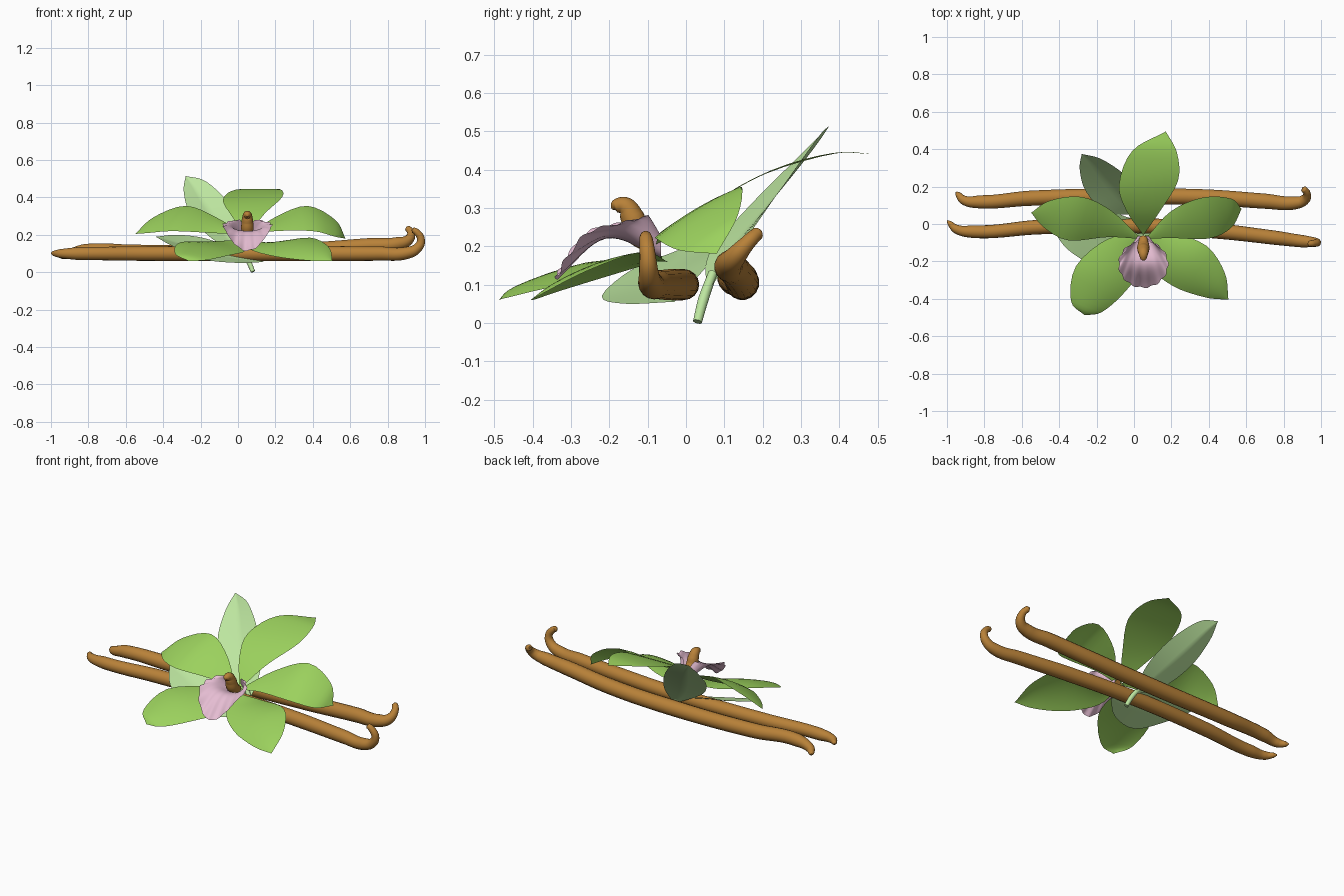
import bpy, bmesh, math
from mathutils import Vector as V

if "Cube" in bpy.data.objects:
    bpy.data.objects.remove(bpy.data.objects["Cube"])


def material(name, rgb):
    m = bpy.data.materials.new(name)
    m.diffuse_color = (*rgb, 1)
    m.use_nodes = True
    m.node_tree.nodes["Principled BSDF"].inputs["Base Color"].default_value = m.diffuse_color
    return m


GREEN = material("petal_green", (0.33, 0.64, 0.11))
PALE = material("leaf_green", (0.51, 0.79, 0.35))
PINK = material("lip_pink", (0.79, 0.51, 0.65))
BROWN = material("pod_brown", (0.48, 0.22, 0.04))


def spline(pts, t):
    """Point at t (0..1) on a Catmull-Rom curve through pts."""
    p = [V(q) for q in pts]
    p = [2 * p[0] - p[1]] + p + [2 * p[-1] - p[-2]]
    s = t * (len(p) - 3)
    i = min(int(s), len(p) - 4)
    f = s - i
    a, b, c, d = p[i:i + 4]
    return 0.5 * (2 * b + (c - a) * f + (2 * a - 5 * b + 4 * c - d) * f * f
                  + (3 * b - a - 3 * c + d) * f ** 3)


def grid_object(name, rows, mat):
    """Smooth surface from rows of points, facing upward."""
    bm = bmesh.new()
    vs = [[bm.verts.new(p) for p in r] for r in rows]
    for r0, r1 in zip(vs, vs[1:]):
        for j in range(len(r0) - 1):
            bm.faces.new((r0[j], r0[j + 1], r1[j + 1], r1[j]))
    bmesh.ops.remove_doubles(bm, verts=bm.verts, dist=1e-5)
    bm.normal_update()
    if sum(f.normal.z * f.calc_area() for f in bm.faces) < 0:
        bmesh.ops.reverse_faces(bm, faces=bm.faces)
    me = bpy.data.meshes.new(name)
    bm.to_mesh(me)
    bm.free()
    me.materials.append(mat)
    for p in me.polygons:
        p.use_smooth = True
    ob = bpy.data.objects.new(name, me)
    bpy.context.collection.objects.link(ob)
    return ob


def blade(name, base, left, right, tip, bow, mat, fold=False):
    """Petal or leaf spanning two edge curves; bow lifts the midline."""
    rows, n, m = [], 24, 12
    for i in range(n + 1):
        # ease toward the ends for a rounded outline
        t = 0.5 - 0.5 * math.cos(math.pi * i / n)
        a = spline([base] + left + [tip], t)
        b = spline([base] + right + [tip], t)
        nrm = (b - a).cross(V(tip) - V(base))
        if nrm.z < 0:
            nrm = -nrm
        nrm = nrm.normalized() if nrm.length > 1e-9 else V((0, 0, 0))
        row = []
        for j in range(m + 1):
            s = j / m
            k = 1 - abs(2 * s - 1) if fold else 4 * s * (1 - s)
            row.append(a.lerp(b, s) + nrm * bow * k * math.sin(math.pi * t))
        rows.append(row)
    return grid_object(name, rows, mat)


def tube(name, pts, mat):
    """Round tube along (x, y, z, radius) points."""
    cu = bpy.data.curves.new(name, 'CURVE')
    cu.dimensions = '3D'
    cu.bevel_depth = 1.0
    cu.bevel_resolution = 6
    cu.resolution_u = 10
    cu.use_fill_caps = True
    sp = cu.splines.new('BEZIER')
    sp.bezier_points.add(len(pts) - 1)
    for bp, p in zip(sp.bezier_points, pts):
        bp.co = p[:3]
        bp.radius = p[3]
        bp.handle_left_type = bp.handle_right_type = 'AUTO'
    cu.materials.append(mat)
    ob = bpy.data.objects.new(name, cu)
    bpy.context.collection.objects.link(ob)
    return ob


# five flower petals
blade("top_petal", (.05, -.06, .19),
      [(-.04, .07, .31), (-.08, .21, .39), (-.01, .39, .442)],
      [(.14, .07, .31), (.235, .23, .4), (.23, .38, .442)],
      (.17, .495, .44), .002, GREEN)
blade("right_petal", (.06, -.08, .2),
      [(.2, .07, .295), (.37, .142, .355), (.52, .135, .28)],
      [(.2, -.075, .22), (.4, -.078, .22), (.52, -.02, .19)],
      (.575, .08, .18), .01, GREEN)
blade("left_petal", (.04, -.08, .2),
      [(-.12, .07, .295), (-.28, .145, .355), (-.45, .125, .295)],
      [(-.14, -.07, .21), (-.35, -.088, .22), (-.48, -.02, .21)],
      (-.55, .06, .205), .01, GREEN)
blade("lower_left_petal", (.03, -.06, .175),
      [(-.14, -.08, .165), (-.31, -.225, .16), (-.337, -.41, .1)],
      [(.04, -.23, .115), (-.05, -.365, .09), (-.17, -.47, .065)],
      (-.265, -.488, .06), .02, GREEN)
blade("lower_right_petal", (.06, -.06, .165),
      [(.2, -.05, .16), (.385, -.115, .185), (.485, -.26, .135)],
      [(.07, -.21, .12), (.205, -.33, .083), (.38, -.392, .062)],
      (.505, -.405, .06), .02, GREEN)

# two pale leaves and the short stem
blade("back_leaf", (.04, .055, .08),
      [(-.14, .06, .18), (-.255, .17, .31), (-.29, .29, .43)],
      [(.04, .15, .21), (-.04, .255, .36), (-.17, .345, .485)],
      (-.28, .375, .515), -.02, PALE, True)
blade("low_leaf", (.14, -.03, .055),
      [(-.02, .03, .12), (-.17, .08, .18), (-.32, .07, .2)],
      [(.0, -.16, .05), (-.19, -.22, .07), (-.35, -.14, .14)],
      (-.44, -.02, .19), -.015, PALE, True)
tube("stem", [(.08, .03, .003, .012), (.055, .045, .06, .014),
              (.01, .07, .13, .012)], PALE)

# gently ruffled trumpet lip: base ring, middle ring, wavy rim
rows = []
for i in range(17):
    t = i / 16
    row = []
    for j in range(97):
        u = math.radians(-155 + 310 * j / 96)
        s, c = math.sin(u), math.cos(u)
        w = .004 * math.sin(13 * u) * t ** 3
        drop = .135 * c * c if c > 0 else .03 * c
        base = V((.05 + .03 * s, -.065, .2 - .03 * c))
        mid = V((.05 + .085 * s, -.15 - .06 * c, .25 - .03 * c))
        rim = V((.05 + .132 * s, -.215 - .125 * c, .25 - drop))
        row.append(spline([base, mid, rim], t) + V((w * s, -w * c, w)))
    rows.append(row)
grid_object("flower_lip", rows, PINK)

# hooked column in the flower throat
tube("column", [(.05, -.075, .2, .022), (.05, -.125, .235, .034),
                (.05, -.14, .275, .031), (.05, -.16, .304, .025),
                (.05, -.185, .304, .017), (.05, -.194, .298, .003)], BROWN)

# two long pods with curled ends
tube("rear_pod", [(-.95, .172, .085, .004), (-.94, .158, .086, .016),
                  (-.91, .128, .095, .025), (-.82, .118, .115, .036),
                  (-.55, .138, .107, .041), (0, .147, .104, .044),
                  (.4, .142, .118, .043), (.7, .122, .142, .041),
                  (.85, .112, .152, .036), (.91, .128, .172, .028),
                  (.925, .162, .21, .02), (.908, .187, .234, .017),
                  (.9, .194, .24, .004)], BROWN)
tube("front_pod", [(-.998, .018, .102, .004), (-.985, .004, .101, .014),
                   (-.95, -.027, .1, .024), (-.86, -.041, .1, .034),
                   (-.5, -.016, .1, .039), (0, -.008, .1, .041),
                   (.45, -.038, .1, .041), (.75, -.073, .1, .038),
                   (.9, -.092, .103, .033), (.96, -.097, .13, .026),
                   (.978, -.1, .175, .021), (.955, -.104, .215, .018),
                   (.935, -.105, .226, .015), (.929, -.105, .228, .003)], BROWN)
